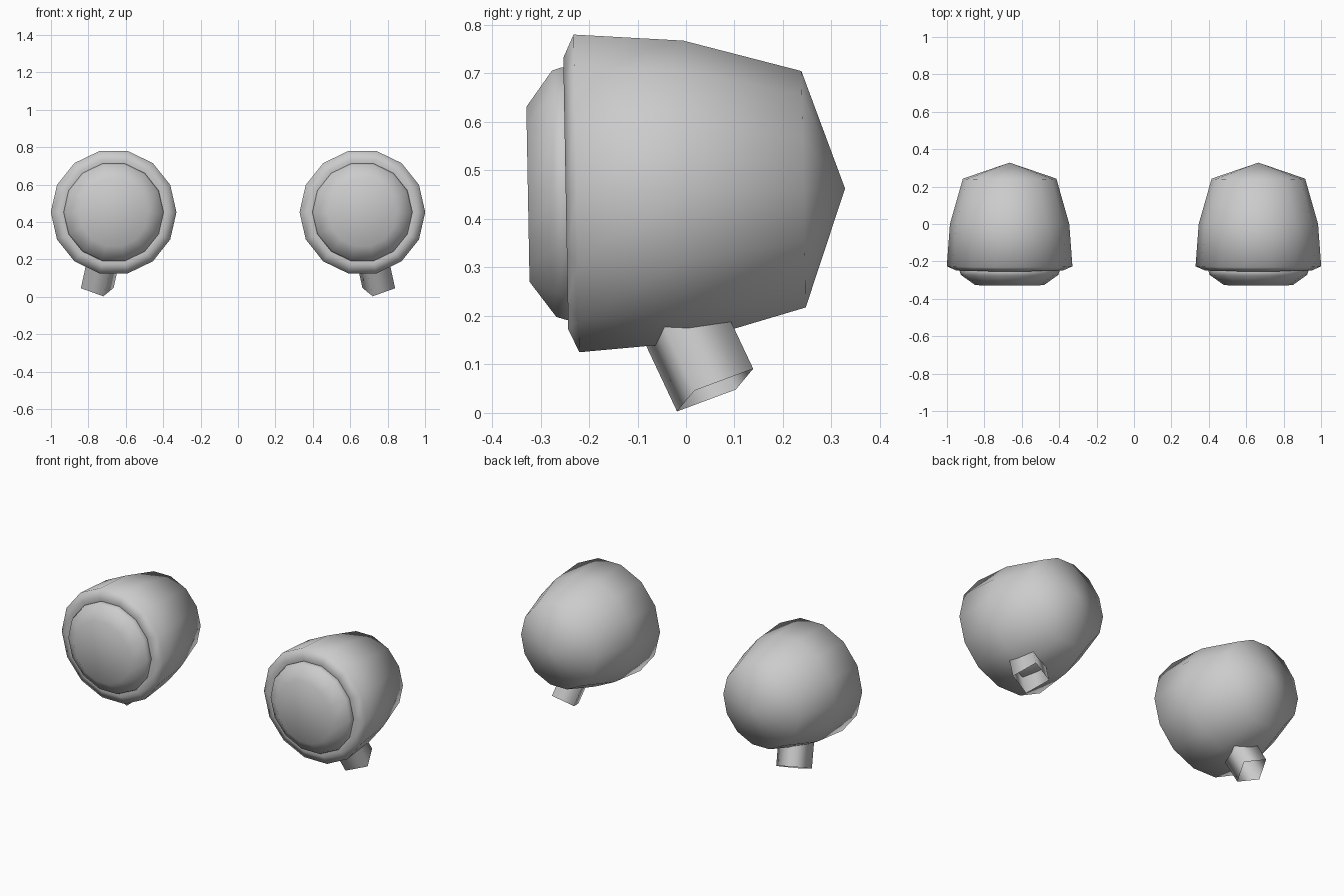
import bpy, bmesh, math
from mathutils import Vector, Matrix

if "Cube" in bpy.data.objects:
    bpy.data.objects.remove(bpy.data.objects["Cube"])

SIDES = 14
CENTRE = Vector((0.665, 0.0, 0.4567))
TILT = Matrix.Rotation(math.radians(1.05), 4, 'X')

grey = bpy.data.materials.new("light_grey")
grey.diffuse_color = (0.6, 0.6, 0.6, 1)
grey.use_nodes = True
grey.node_tree.nodes["Principled BSDF"].inputs["Base Color"].default_value = grey.diffuse_color


def finish(name, bm, recalc=True):
    if recalc:
        bmesh.ops.recalc_face_normals(bm, faces=bm.faces)
    for f in bm.faces:
        f.smooth = True
    mesh = bpy.data.meshes.new(name)
    bm.to_mesh(mesh)
    bm.free()
    mesh.materials.append(grey)
    obj = bpy.data.objects.new(name, mesh)
    bpy.context.collection.objects.link(obj)
    return obj


def lathe(name, profile, side, cap_front=False):
    """Spin (y, radius) pairs round the lamp axis; radius 0 makes a tip."""
    bm = bmesh.new()
    rings = []
    for y, r in profile:
        n = SIDES if r > 0 else 1
        rings.append([bm.verts.new((r * math.cos(math.tau * i / SIDES), y,
                                    r * math.sin(math.tau * i / SIDES)))
                      for i in range(n)])
    for a, b in zip(rings, rings[1:]):
        for i in range(SIDES):
            j = (i + 1) % SIDES
            if len(b) == 1:
                bm.faces.new((a[i], a[j], b[0]))
            else:
                bm.faces.new((a[i], a[j], b[j], b[i]))
    if cap_front:
        bm.faces.new(rings[0])
    place = Matrix.Translation((side * CENTRE.x, CENTRE.y, CENTRE.z)) @ TILT
    bmesh.ops.transform(bm, matrix=place, verts=bm.verts)
    return finish(name, bm)


def stem(name, side):
    """Open square tube leaning back and outward below the housing."""
    end = Vector((0.7525, 0.06, 0.047))
    u = Vector((0.06, 0.018, 0.0215))
    v = Vector((-0.0275, 0.0605, 0.0225))
    up = u.cross(v).normalized() * 0.2
    bm = bmesh.new()
    low, high = [], []
    for a, b in ((-1, -1), (1, -1), (1, 1), (-1, 1)):
        p = end + a * u + b * v
        for ring, q in ((low, p), (high, p + up)):
            ring.append(bm.verts.new((side * q.x, q.y, q.z)))
    for i in range(4):
        j = (i + 1) % 4
        quad = (low[i], low[j], high[j], high[i])
        bm.faces.new(quad if side > 0 else quad[::-1])
    return finish(name, bm, recalc=False)


# Housing with a bevelled front rim, and the domed lens set into it
HOUSING = [(-0.238, 0.25), (-0.248, 0.287), (-0.226, 0.336),
           (0.0, 0.319), (0.2425, 0.25), (0.328, 0.0)]
LENS = [(-0.326, 0.185), (-0.272, 0.2605), (-0.25, 0.2675), (-0.232, 0.262)]

for label, side in (("left", -1), ("right", 1)):
    lathe(label + "_housing", HOUSING, side)
    lathe(label + "_lens", LENS, side, cap_front=True)
    stem(label + "_stem", side)
